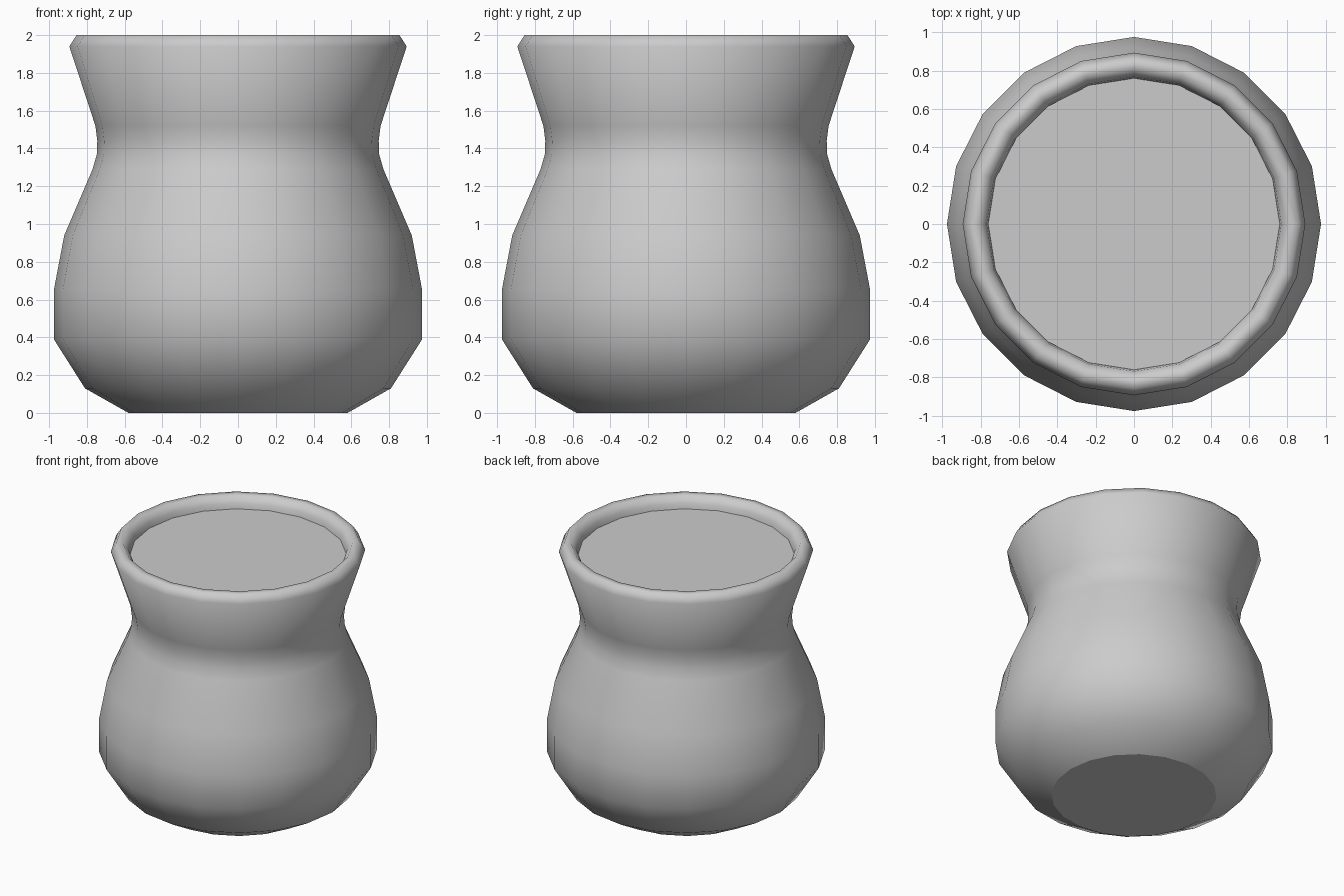
import bpy, bmesh
from math import cos, sin, tau

if "Cube" in bpy.data.objects:
    bpy.data.objects.remove(bpy.data.objects["Cube"])

SIDES = 20


def lathe(name, profile, cap_first=False, cap_last=False):
    """Revolve (radius, z) points about z; caps are flat with a sharp border."""
    bm = bmesh.new()
    rings = [[bm.verts.new((r * cos(tau * i / SIDES), r * sin(tau * i / SIDES), z))
              for i in range(SIDES)] for r, z in profile]
    for low, high in zip(rings, rings[1:]):
        for i in range(SIDES):
            j = (i + 1) % SIDES
            bm.faces.new((low[i], low[j], high[j], high[i])).smooth = True
    caps = []
    if cap_first:
        caps.append(bm.faces.new(rings[0][::-1]))
    if cap_last:
        caps.append(bm.faces.new(rings[-1]))
    for cap in caps:
        for edge in cap.edges:
            edge.smooth = False
    mesh = bpy.data.meshes.new(name)
    bm.to_mesh(mesh)
    bm.free()
    obj = bpy.data.objects.new(name, mesh)
    bpy.context.collection.objects.link(obj)
    return obj


# Pot body: base, belly, neck, flared collar, rounded rim and short inner wall
lathe("pot_body", [
    (0.58, 0.0), (0.81, 0.13), (0.975, 0.39), (0.975, 0.65), (0.92, 0.94),
    (0.77, 1.29), (0.747, 1.37), (0.745, 1.44), (0.755, 1.52),
    (0.893, 1.94), (0.855, 2.0), (0.805, 2.0), (0.768, 1.95), (0.76, 1.90),
], cap_first=True)

# Flat fill just below the rim
lathe("pot_fill", [(0.76, 1.91)], cap_last=True)
